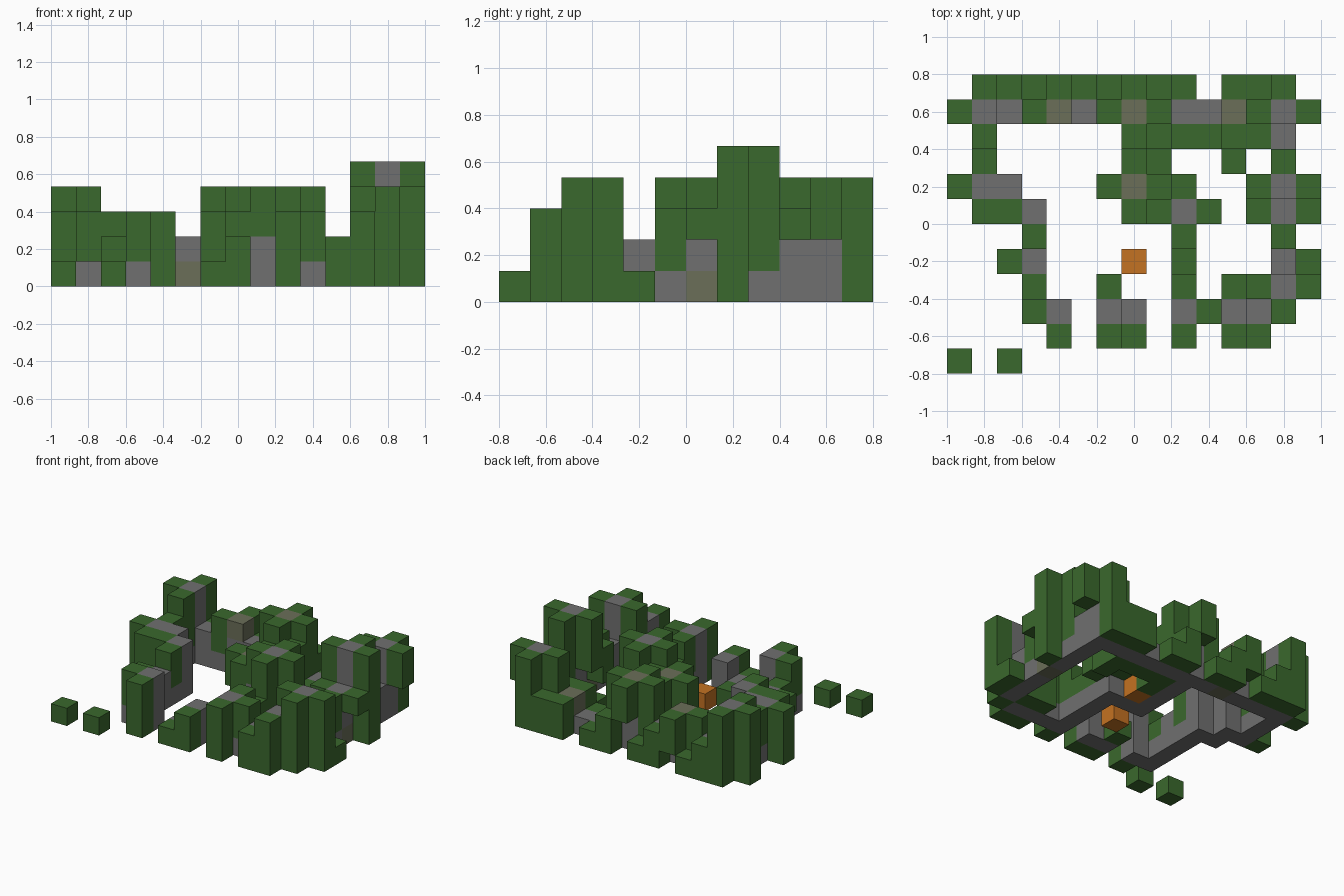
import bpy
import bmesh
from mathutils import Vector

cube = bpy.data.objects.get("Cube")
if cube:
    bpy.data.objects.remove(cube, do_unlink=True)

CELL = 2 / 15

# Floor plans, back row first: each digit is a height in blocks
WALL_PLAN = [
    "...............",
    ".4213214111214.",
    ".1.....1.....2.",
    ".1.....1.....1.",
    ".33....3.....5.",
    "..13...124...3.",
    "...1.....1...1.",
    "...2.....1...2.",
    "...1.....1...4.",
    "...13.12.3123..",
    "...............",
    "...............",
]
HEDGE_PLAN = [
    ".421321421.224.",
    "4..3..4.4...4.4",
    ".4.....431122..",
    ".3.....32..1.5.",
    "3.....3.34..5.5",
    ".33....34.4.3.3",
    "...3.....4...3.",
    "..2......2....1",
    "...2..1..3.24.4",
    "...3......3..4.",
    "....3.12.3.23..",
    "1.1............",
]
# Hedges that hang clear of the ground: (column, row) -> lowest block
HANGING = {(4, 0): 1, (7, 0): 2, (14, 1): 2, (12, 2): 1, (12, 4): 2,
           (6, 4): 1, (9, 4): 1, (8, 4): 1, (1, 5): 1, (10, 5): 1,
           (12, 5): 1, (14, 5): 2, (2, 7): 1}
MOSSY = {(4, 1, 2), (7, 1, 3), (11, 1, 1), (7, 4, 2), (5, 1, 0), (13, 5, 0)}
LANTERNS = [(7, 7, 0), (8, 4, 0)]


def height(plan, col, row):
    mark = plan[row][col]
    return 0 if mark == "." else int(mark)


def make_material(name, color):
    mat = bpy.data.materials.new(name)
    mat.use_nodes = True
    mat.diffuse_color = (*color, 1)
    mat.node_tree.nodes["Principled BSDF"].inputs["Base Color"].default_value = (*color, 1)
    return mat


# Fill the block grid
blocks = {}
for row in range(len(WALL_PLAN)):
    for col in range(len(WALL_PLAN[0])):
        wall = height(WALL_PLAN, col, row)
        for level in range(wall):
            key = (col, row, level)
            blocks[key] = "mossy_stone" if key in MOSSY else "stone_walls"
        start = max(wall, HANGING.get((col, row), 0))
        for level in range(start, height(HEDGE_PLAN, col, row)):
            blocks[(col, row, level)] = "hedges"
for key in LANTERNS:
    blocks[key] = "lantern_blocks"

DIRECTIONS = [Vector(s * (a == i) for i in range(3)) for a in range(3) for s in (-1, 1)]


def add_block_face(bm, center, normal):
    """Add one outward square on a block."""
    side = Vector((normal.y, normal.z, normal.x))
    up = normal.cross(side)
    half = CELL / 2
    corners = [(-1, -1), (1, -1), (1, 1), (-1, 1)]
    bm.faces.new([bm.verts.new(center + (normal + side * u + up * v) * half)
                  for u, v in corners])


def build_part(name, material):
    bm = bmesh.new()
    for (col, row, level), part in blocks.items():
        if part != name:
            continue
        center = Vector((col - 7, 5.5 - row, level + 0.5)) * CELL
        for d in DIRECTIONS:
            neighbour = (col + int(d.x), row - int(d.y), level + int(d.z))
            if neighbour not in blocks:
                add_block_face(bm, center, d)
    bmesh.ops.remove_doubles(bm, verts=bm.verts, dist=CELL / 100)
    mesh = bpy.data.meshes.new(name)
    bm.to_mesh(mesh)
    bm.free()
    mesh.materials.append(material)
    bpy.context.collection.objects.link(bpy.data.objects.new(name, mesh))


# One object for each kind of block
build_part("stone_walls", make_material("grey stone", (0.16, 0.16, 0.16)))
build_part("mossy_stone", make_material("mossy stone", (0.145, 0.156, 0.098)))
build_part("hedges", make_material("leaf green", (0.042, 0.138, 0.026)))
build_part("lantern_blocks", make_material("orange", (0.55, 0.168, 0.016)))
